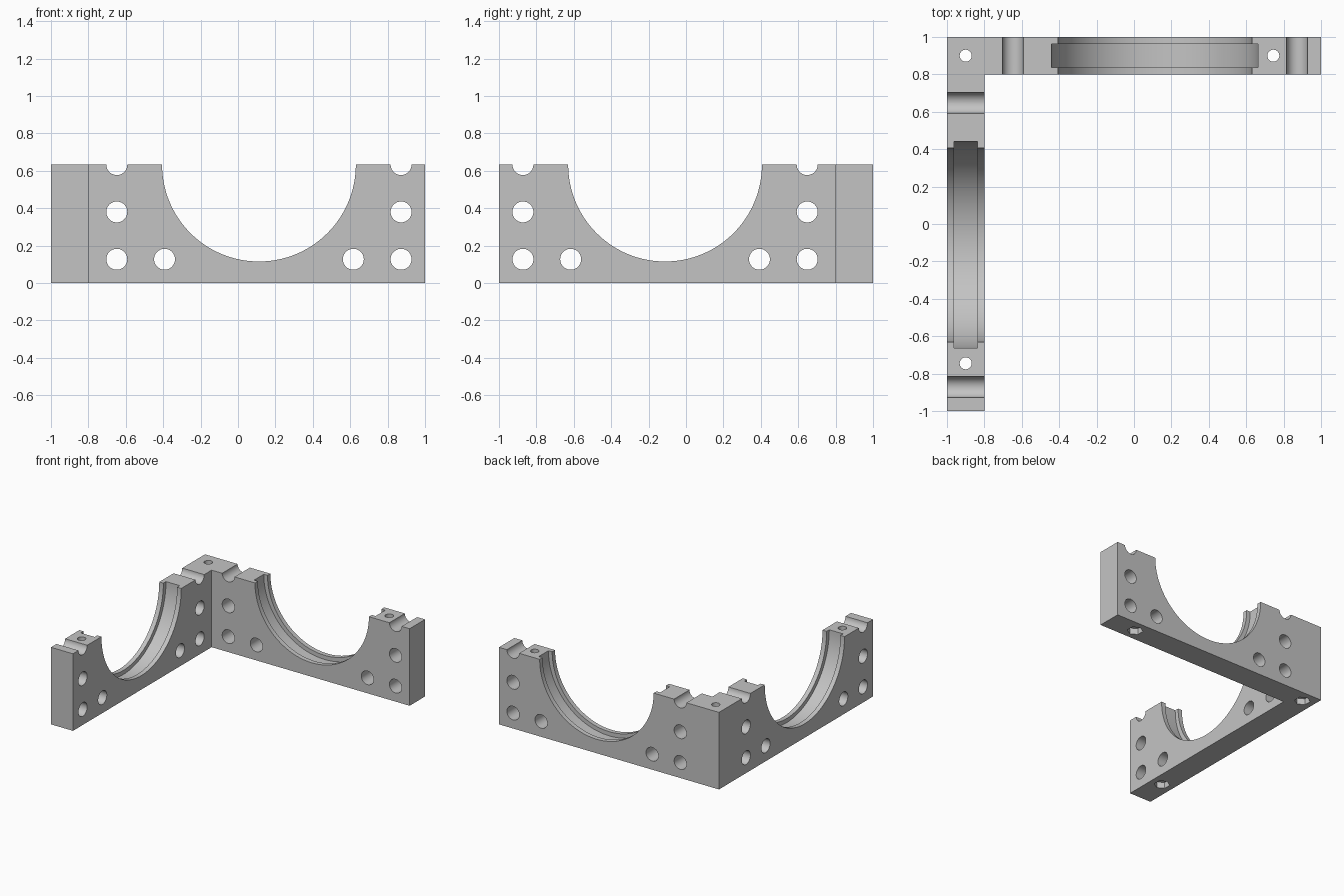
import bpy, bmesh, math
from mathutils import Matrix, Vector

if "Cube" in bpy.data.objects:
    bpy.data.objects.remove(bpy.data.objects["Cube"], do_unlink=True)

HEIGHT, WIDTH = 0.633, 0.2
BORE_X, BORE_R, GROOVE_R = 0.112, 0.518, 0.552
HOLE_R, PIN_R, NUT_R = 0.056, 0.032, 0.06
MID = 1 - WIDTH / 2

# Plain grey material
grey = bpy.data.materials.new("plain grey")
grey.use_nodes = True
colour = (0.55, 0.55, 0.55, 1)
grey.diffuse_color = colour
grey.node_tree.nodes["Principled BSDF"].inputs["Base Color"].default_value = colour


def make_object(name, bm):
    bmesh.ops.recalc_face_normals(bm, faces=bm.faces)
    mesh = bpy.data.meshes.new(name)
    bm.to_mesh(mesh)
    bm.free()
    mesh.materials.append(grey)
    obj = bpy.data.objects.new(name, mesh)
    bpy.context.collection.objects.link(obj)
    return obj


def cylinder(bm, centre, radius, depth, sides, axis):
    turn = Matrix.Identity(4)
    if axis == "Y":
        turn = Matrix.Rotation(math.pi / 2, 4, "X")
    elif axis == "X":
        turn = Matrix.Rotation(math.pi / 2, 4, "Y")
    bmesh.ops.create_cone(bm, cap_ends=True, segments=sides, radius1=radius,
                          radius2=radius, depth=depth,
                          matrix=Matrix.Translation(centre) @ turn)


def both_arms(bm, x, z, radius, depth, sides):
    """One cross cylinder through each arm, mirrored over the diagonal."""
    cylinder(bm, Vector((x, MID, z)), radius, depth, sides, "Y")
    cylinder(bm, Vector((-MID, -x, z)), radius, depth, sides, "X")


# L-shaped body: outline extruded upwards
bm = bmesh.new()
inner = 1 - WIDTH
outline = [(-1, -1), (-inner, -1), (-inner, inner), (1, inner), (1, 1), (-1, 1)]
base = bm.faces.new([bm.verts.new((x, y, 0)) for x, y in outline])
top = bmesh.ops.extrude_face_region(bm, geom=[base])["geom"]
bmesh.ops.translate(bm, vec=(0, 0, HEIGHT),
                    verts=[v for v in top if isinstance(v, bmesh.types.BMVert)])
body = make_object("corner_bracket", bm)

pins = [(-MID, MID), (0.745, MID), (-MID, -0.745)]

# Through openings: large bore, cross holes, top notches and pin holes
bm = bmesh.new()
both_arms(bm, BORE_X, HEIGHT, BORE_R, 0.3, 128)
for side in (-0.76, 0.76):
    for z in (0.127, 0.38, HEIGHT):
        both_arms(bm, BORE_X + side, z, HOLE_R, 0.3, 40)
    both_arms(bm, BORE_X + side * 0.664, 0.127, HOLE_R, 0.3, 40)
for x, y in pins:
    cylinder(bm, Vector((x, y, HEIGHT / 2)), PIN_R, 1, 32, "Z")
openings = make_object("openings_cutter", bm)

# Recesses: bearing groove in each bore and hexagonal nut pockets underneath
bm = bmesh.new()
both_arms(bm, BORE_X, HEIGHT, GROOVE_R, 0.125, 128)
for x, y in pins:
    cylinder(bm, Vector((x, y, 0)), NUT_R, 0.1, 6, "Z")
recesses = make_object("recesses_cutter", bm)

# Cut the body, then keep only the finished part
for cutter in (openings, recesses):
    cut = body.modifiers.new(cutter.name, "BOOLEAN")
    cut.operation, cut.solver, cut.object = "DIFFERENCE", "EXACT", cutter
    cutter.hide_render = True
bpy.context.view_layer.update()
finished = bpy.data.meshes.new_from_object(
    body.evaluated_get(bpy.context.evaluated_depsgraph_get()))
body.modifiers.clear()
body.data = finished
for cutter in (openings, recesses):
    bpy.data.objects.remove(cutter, do_unlink=True)

# Smooth round walls, crisp edges
bpy.ops.object.select_all(action="DESELECT")
body.select_set(True)
bpy.context.view_layer.objects.active = body
bpy.ops.object.shade_smooth_by_angle(angle=math.radians(30))
